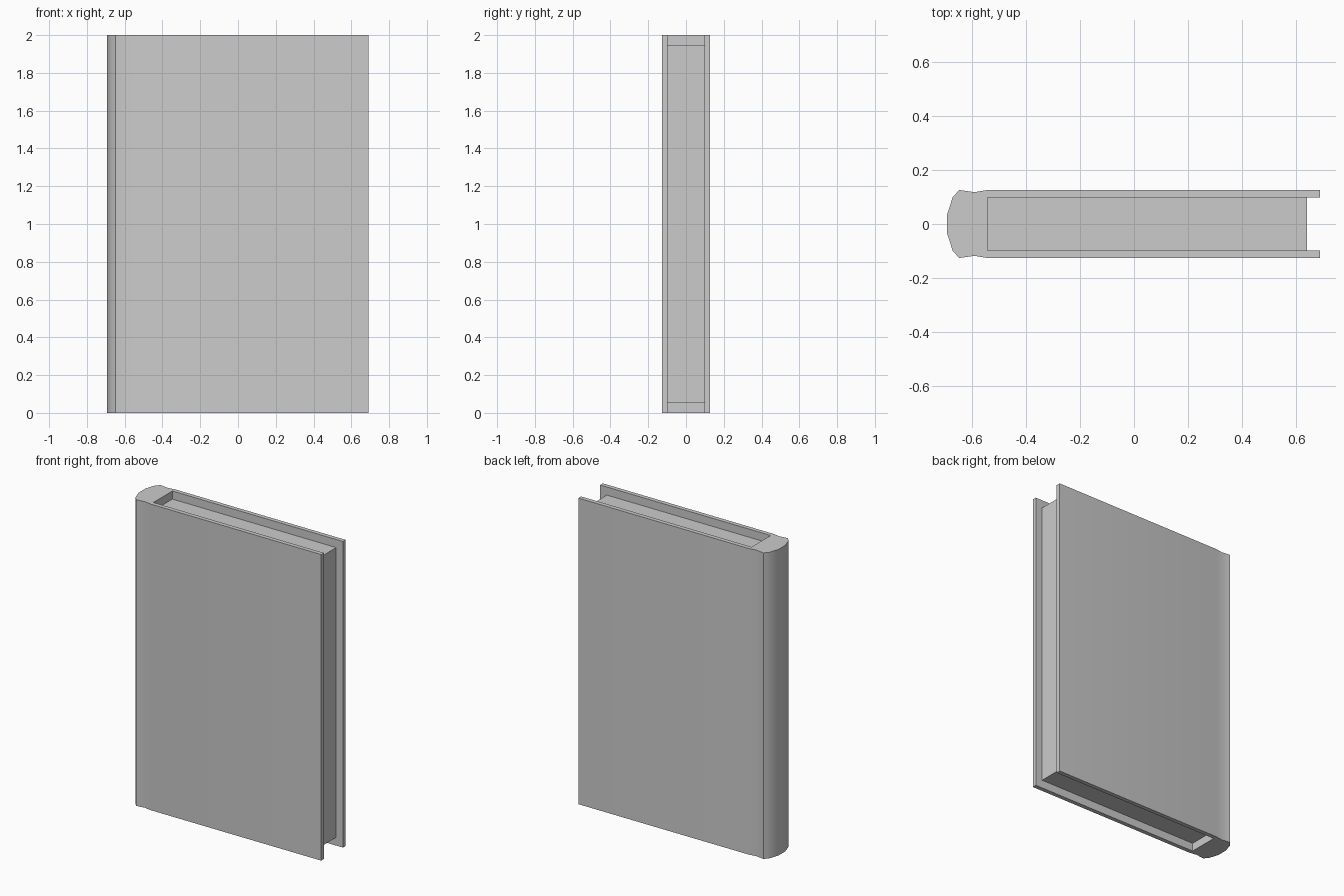
import bpy, bmesh, math

if "Cube" in bpy.data.objects:
    bpy.data.objects.remove(bpy.data.objects["Cube"])

def prism(name, outline, z0, z1):
    """Extrude an XY outline from z0 to z1."""
    bm = bmesh.new()
    face = bm.faces.new([bm.verts.new((x, y, z0)) for x, y in outline])
    top = bmesh.ops.extrude_face_region(bm, geom=[face], use_keep_orig=True)
    verts = [g for g in top["geom"] if isinstance(g, bmesh.types.BMVert)]
    bmesh.ops.translate(bm, verts=verts, vec=(0, 0, z1 - z0))
    bmesh.ops.recalc_face_normals(bm, faces=bm.faces)
    mesh = bpy.data.meshes.new(name)
    bm.to_mesh(mesh)
    bm.free()
    obj = bpy.data.objects.new(name, mesh)
    bpy.context.collection.objects.link(obj)
    return obj

def mirrored(half):
    """Close a half outline by mirroring it across y = 0."""
    return half + [(x, -y) for x, y in reversed(half)]

INNER, OUTER = 0.098, 0.126
PAGE_X0, PAGE_X1, COVER_X = -0.543, 0.641, 0.69

# Cover: rounded spine, hinge groove and two boards in one profile
cover = prism("cover", mirrored([
    (-0.693, 0.035), (-0.672, 0.1), (-0.648, OUTER),
    (-0.591, 0.118), (PAGE_X0, OUTER), (COVER_X, OUTER),
    (COVER_X, INNER), (PAGE_X0, INNER)]), 0, 2)
bpy.context.view_layer.objects.active = cover
cover.select_set(True)
bpy.ops.object.shade_smooth_by_angle(angle=math.radians(30))

# Page block, inset from the cover at head, tail and fore edge
prism("page_block", mirrored([(PAGE_X0, INNER), (PAGE_X1, INNER)]), 0.053, 1.947)
